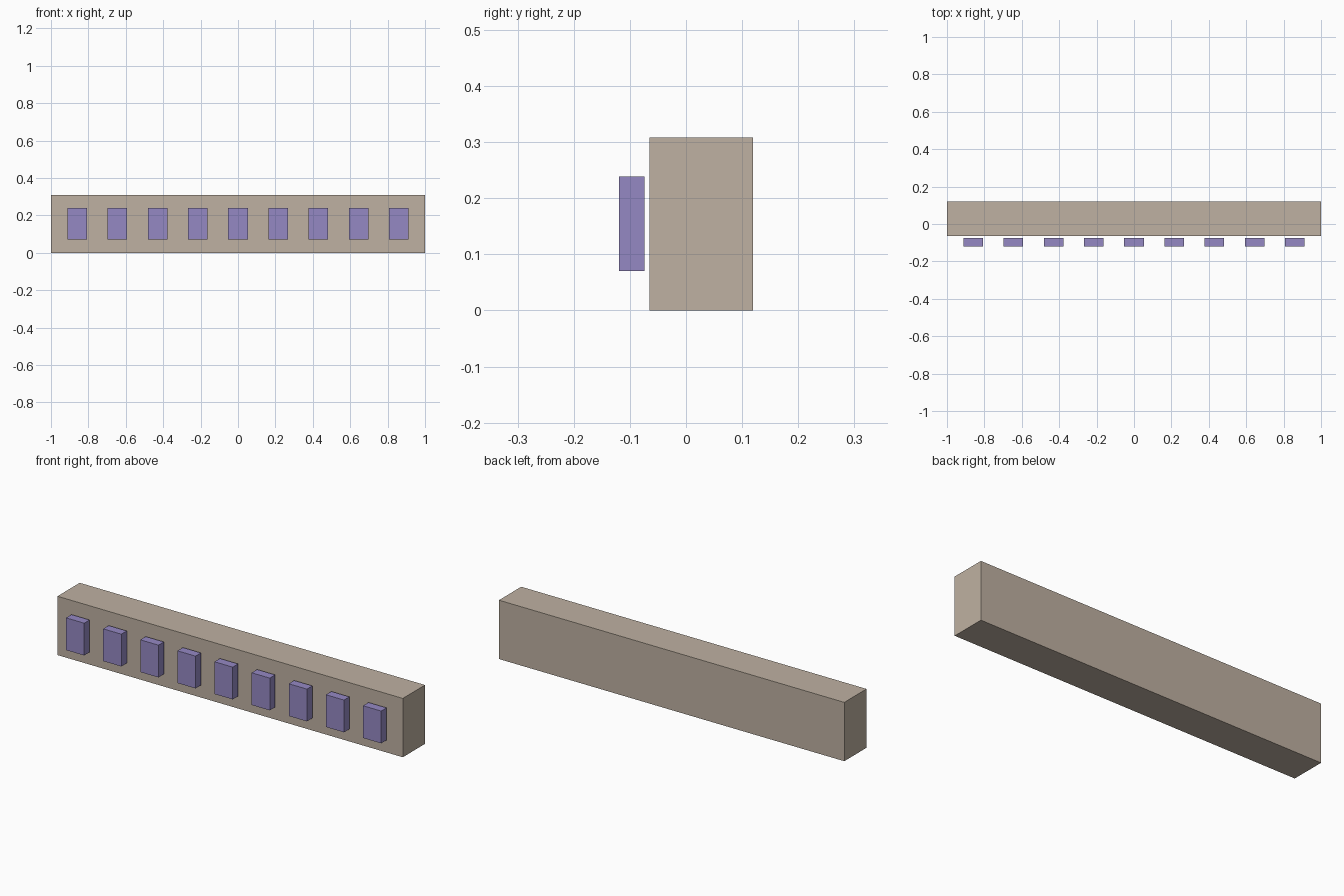
import bpy

if "Cube" in bpy.data.objects:
    bpy.data.objects.remove(bpy.data.objects["Cube"])


def material(name, color):
    m = bpy.data.materials.new(name)
    m.diffuse_color = color
    m.use_nodes = True
    m.node_tree.nodes["Principled BSDF"].inputs["Base Color"].default_value = m.diffuse_color
    return m


def box(name, x, y, z, mat):
    """Box from (min, max) ranges on each axis."""
    bpy.ops.mesh.primitive_cube_add(size=1, location=[(a + b) / 2 for a, b in (x, y, z)])
    ob = bpy.context.object
    ob.name = name
    ob.scale = [b - a for a, b in (x, y, z)]
    bpy.ops.object.transform_apply(location=False, rotation=False, scale=True)
    ob.data.materials.append(mat)
    return ob


tan = material("tan", (0.52, 0.44, 0.36, 1))
purple = material("purple", (0.30, 0.25, 0.55, 1))

# Long main beam
box("beam", (-1, 1), (-0.065, 0.119), (0, 0.308), tan)

# Row of nine panels floating just in front of the beam
count, spacing, half_width = 9, 0.215, 0.0525
for i in range(count):
    cx = (i - (count - 1) / 2) * spacing
    box(f"front_panel_{i + 1}", (cx - half_width, cx + half_width),
        (-0.119, -0.074), (0.07, 0.239), purple)
